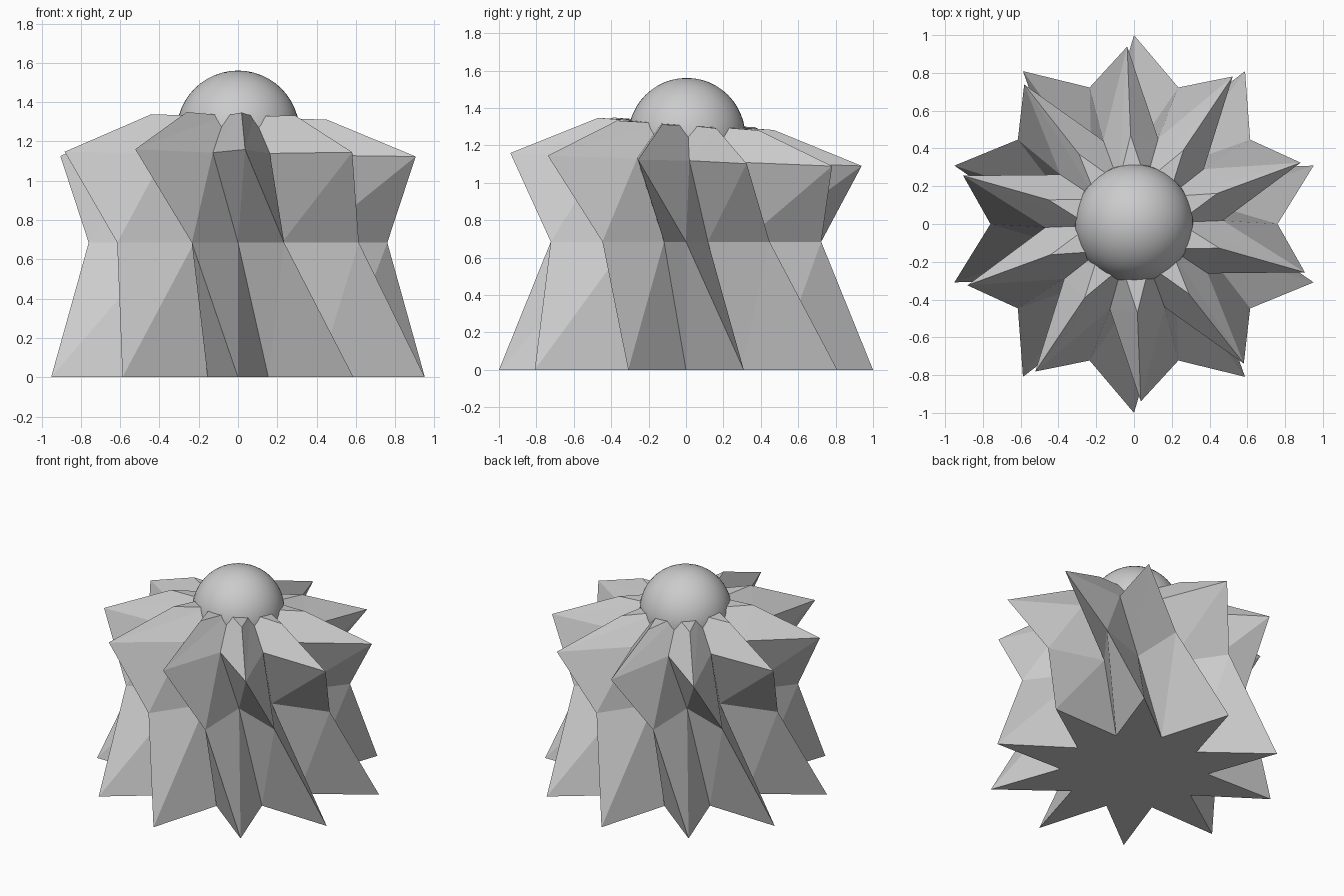
import bpy, bmesh, math

if "Cube" in bpy.data.objects:
    bpy.data.objects.remove(bpy.data.objects["Cube"])

POINTS = 10
INNER = 0.5  # valley radius relative to tip radius


def star_ring(bm, radius, z, twist, slope_x, slope_y):
    ring = []
    for i in range(POINTS * 2):
        a = math.radians(-90 + twist + i * 180 / POINTS)
        r = radius * (INNER if i % 2 else 1)
        x, y = r * math.cos(a), r * math.sin(a)
        ring.append(bm.verts.new((x, y, z + slope_x * x + slope_y * y)))
    return ring


# twisted star body: radius, height, twist, tilt in x and y
levels = [
    (1.0, 0.0, 0, 0, 0),
    (0.76, 0.685, -18, 0, 0),
    (0.94, 1.125, -33.8, -0.012, -0.037),
    (0.47, 1.315, -33.8, -0.028, -0.07),
]
bm = bmesh.new()
rings = [star_ring(bm, *level) for level in levels]
for lo, hi in zip(rings, rings[1:]):
    for i in range(POINTS * 2):
        j = (i + 1) % (POINTS * 2)
        bm.faces.new((lo[i], lo[j], hi[j]))
        bm.faces.new((lo[i], hi[j], hi[i]))
bm.faces.new(rings[0][::-1])
bm.faces.new(rings[-1])
mesh = bpy.data.meshes.new("star_body")
bm.to_mesh(mesh)
bm.free()
body = bpy.data.objects.new("star_body", mesh)
bpy.context.collection.objects.link(body)

# smooth ball set into the top
bpy.ops.mesh.primitive_uv_sphere_add(segments=48, ring_count=24, radius=0.313,
                                     location=(0, 0.004, 1.248))
ball = bpy.context.object
ball.name = "top_ball"
bpy.ops.object.shade_smooth()
